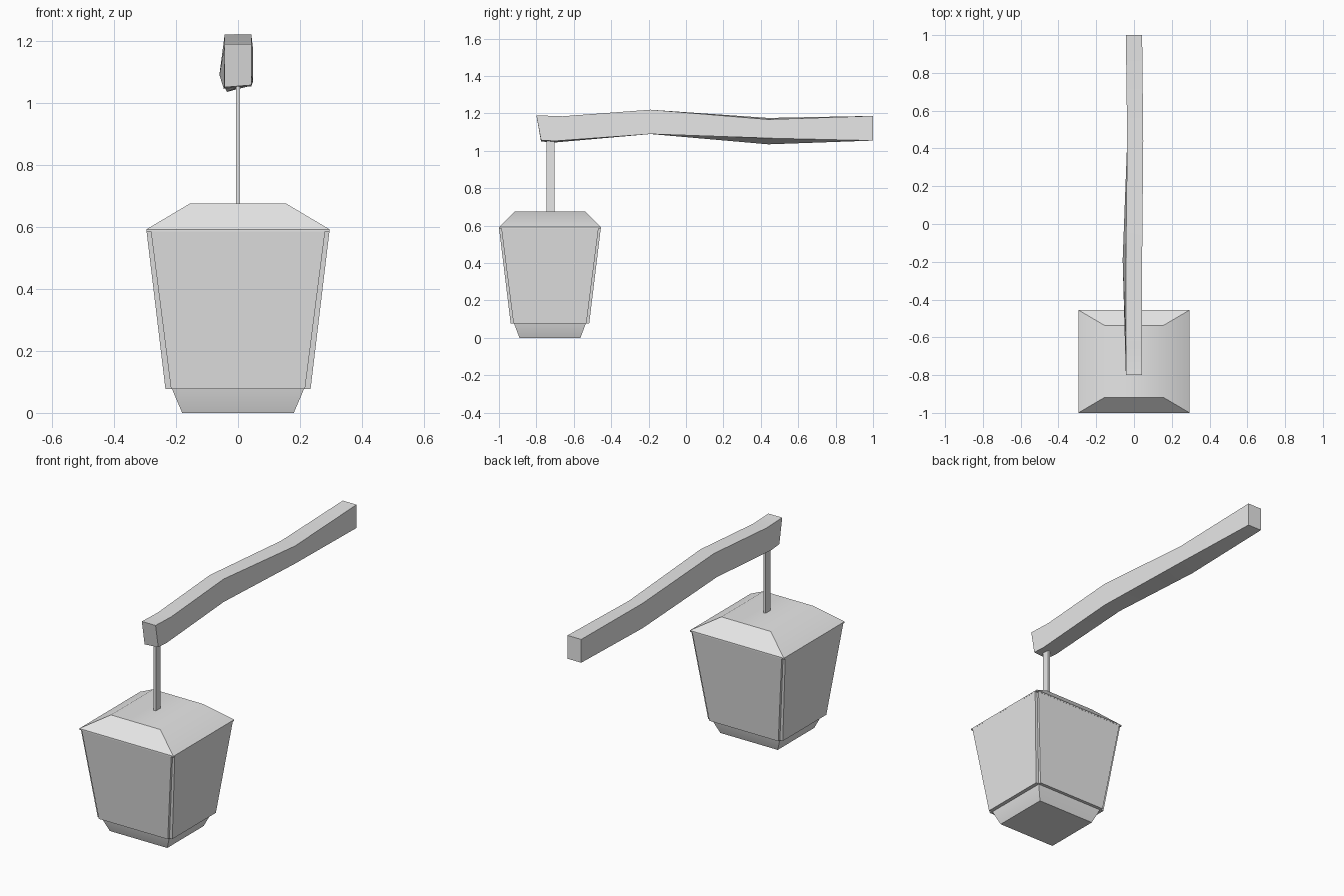
import bpy, bmesh, math

cube = bpy.data.objects.get("Cube")
if cube:
    bpy.data.objects.remove(cube, do_unlink=True)

grey = bpy.data.materials.new("plain_grey")
grey.use_nodes = True
grey.diffuse_color = (0.8, 0.8, 0.8, 1)
grey.node_tree.nodes["Principled BSDF"].inputs["Base Color"].default_value = (0.8, 0.8, 0.8, 1)

CY = -0.7275  # centre of the lantern in y


def loft(name, rings):
    """Skin a closed solid through a list of four-cornered rings."""
    bm = bmesh.new()
    loops = [[bm.verts.new(p) for p in ring] for ring in rings]
    for a, b in zip(loops, loops[1:]):
        for i in range(4):
            j = (i + 1) % 4
            bm.faces.new((a[i], a[j], b[j], b[i]))
    bm.faces.new(loops[0])
    bm.faces.new(loops[-1])
    bmesh.ops.recalc_face_normals(bm, faces=bm.faces)
    mesh = bpy.data.meshes.new(name)
    bm.to_mesh(mesh)
    bm.free()
    mesh.materials.append(grey)
    obj = bpy.data.objects.new(name, mesh)
    bpy.context.collection.objects.link(obj)
    bpy.ops.object.select_all(action='DESELECT')
    obj.select_set(True)
    bpy.context.view_layer.objects.active = obj
    bpy.ops.object.shade_smooth_by_angle(angle=math.radians(38))
    return obj


def rect(hx, hy, z, cy=CY):
    return [(-hx, cy - hy, z), (hx, cy - hy, z), (hx, cy + hy, z), (-hx, cy + hy, z)]


# Lantern core with its tapered foot, and the roof
loft("lantern_body", [rect(0.18, 0.163, 0), rect(0.214, 0.193, 0.08), rect(0.276, 0.256, 0.59)])
loft("lantern_roof", [rect(0.295, 0.2725, 0.585), rect(0.295, 0.2725, 0.592),
                      rect(0.155, 0.19, 0.675)])


# Thin wall panels, leaving a narrow groove at each corner
def panel(name, along_x, sign, half, dist):
    rings = []
    for z, w, d in zip((0.077, 0.587), half, dist):
        ring = []
        for u, v in ((-w, d - 0.022), (w, d - 0.022), (w, d), (-w, d)):
            x, y = (u, sign * v) if along_x else (sign * v, u)
            ring.append((x, CY + y, z))
        rings.append(ring)
    loft(name, rings)


for side, sign in (("front", -1), ("back", 1)):
    panel(side + "_panel", True, sign, (0.216, 0.281), (0.21, 0.272))
for side, sign in (("right", -1), ("left", 1)):
    panel(side + "_panel", False, sign, (0.195, 0.26), (0.234, 0.295))

# Hanging strap
loft("hanging_strap", [rect(0.007, 0.021, 0.66, -0.724), rect(0.007, 0.021, 1.08, -0.724)])


# Hand-hewn beam: y top, y bottom, then (x, z) of the four corners
def section(yt, yb, bl, br, tr, tl):
    return [(bl[0], yb, bl[1]), (br[0], yb, br[1]), (tr[0], yt, tr[1]), (tl[0], yt, tl[1])]


loft("beam", [
    section(-0.8, -0.775, (-0.043, 1.05), (0.043, 1.057), (0.043, 1.19), (-0.043, 1.19)),
    section(-0.66, -0.7, (-0.046, 1.045), (0.043, 1.053), (0.043, 1.185), (-0.043, 1.185)),
    section(-0.19, -0.19, (-0.06, 1.09), (0.043, 1.09), (0.043, 1.22), (-0.043, 1.22)),
    section(0.44, 0.44, (-0.036, 1.035), (0.049, 1.068), (0.049, 1.168), (-0.036, 1.176)),
    section(1.0, 1.0, (-0.043, 1.055), (0.043, 1.055), (0.043, 1.187), (-0.043, 1.187)),
])
